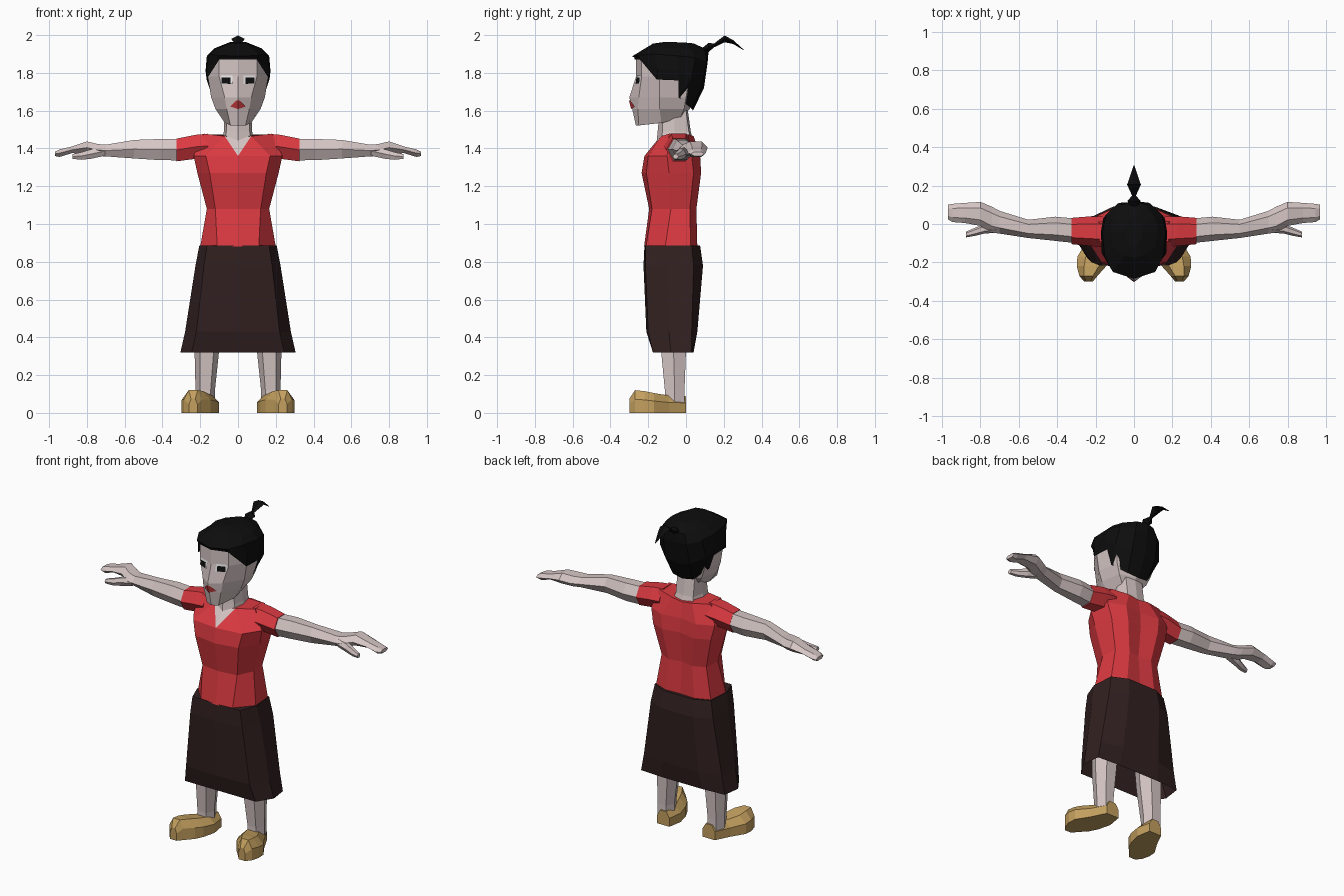
import bpy, bmesh


def material(name, r, g, b):
    m = bpy.data.materials.new(name)
    m.diffuse_color = (r, g, b, 1)
    return m


SKIN = material("skin", .66, .56, .55)
RED = material("shirt_red", .71, .042, .052)
LIP = material("lip_red", .55, .04, .045)
SKIRT = material("dark_brown", .032, .0146, .0146)
TAN = material("shoe_tan", .55, .35, .115)
BLACK = material("black", .004, .004, .004)
WHITE = material("eye_white", .85, .85, .85)


def finish(name, bm, mats, mirror=False):
    me = bpy.data.meshes.new(name)
    bm.to_mesh(me)
    bm.free()
    for m in mats:
        me.materials.append(m)
    ob = bpy.data.objects.new(name, me)
    bpy.context.collection.objects.link(ob)
    if mirror:
        ob.modifiers.new("mirror", 'MIRROR').use_mirror_merge = False
    return ob


def loft_mesh(rings, start=True, end=True):
    bm = bmesh.new()
    vs = [[bm.verts.new(p) for p in r] for r in rings]
    n = len(vs[0])
    for a, b in zip(vs, vs[1:]):
        for i in range(n):
            j = (i + 1) % n
            bm.faces.new((a[i], a[j], b[j], b[i]))
    if start:
        bm.faces.new(vs[0][::-1])
    if end:
        bm.faces.new(vs[-1])
    bmesh.ops.recalc_face_normals(bm, faces=bm.faces)
    return bm, vs


def loft(name, rings, mat, start=True, end=True, mirror=False):
    bm, _ = loft_mesh(rings, start, end)
    return finish(name, bm, [mat], mirror)


def sym(half, z=None):
    """Close a right-hand half outline (front centre to back centre)."""
    h = [p if z is None else (p[0], p[1], z) for p in half]
    return h + [(-x, y, w) for x, y, w in h[-2:0:-1]]


# Skirt, open at the hem
loft("skirt", [
    sym([(0, -.175), (.245, -.175), (.305, -.08), (.29, .03), (.14, .04), (0, .04)], .32),
    sym([(0, -.21), (.22, -.20), (.28, -.09), (.27, .03), (.13, .06), (0, .06)], .43),
    sym([(0, -.225), (.18, -.215), (.225, -.10), (.215, .04), (.11, .09), (0, .09)], .78),
    sym([(0, -.22), (.165, -.215), (.205, -.11), (.195, .03), (.10, .075), (0, .075)], .885),
], SKIRT, start=False)

# Shirt with a V neckline
bm, vs = loft_mesh([
    sym([(0, -.222), (.11, -.212), (.20, -.11), (.19, .025), (.10, .06), (0, .055)], .88),
    sym([(0, -.195), (.12, -.18), (.165, -.08), (.155, .02), (.08, .055), (0, .04)], 1.08),
    sym([(0, -.235), (.15, -.21), (.215, -.09), (.20, .04), (.11, .08), (0, .06)], 1.27),
    sym([(0, -.22), (.17, -.20), (.235, -.10), (.22, .03), (.12, .075), (0, .055)], 1.36),
    sym([(0, -.14, 1.46), (.07, -.13, 1.465), (.18, -.09, 1.478), (.18, .01, 1.475),
         (.07, .04, 1.465), (0, .04, 1.455)]),
])
for side in (1, -1):
    bmesh.ops.connect_vert_pair(bm, verts=[vs[3][0], vs[4][side]])
for f in bm.faces:
    if len(f.verts) == 3 and max(abs(v.co.x) for v in f.verts) < .1:
        f.material_index = 1
finish("shirt", bm, [RED, SKIN])


def arm_ring(x, y0, y1, z0, z1):
    d, m = (y1 - y0) * .25, (z0 + z1) / 2
    return [(x, y0, m), (x, y0 + d, z1), (x, y1 - d, z1),
            (x, y1, m), (x, y1 - d, z0), (x, y0 + d, z0)]


# Sleeves, arms with hands, thumbs
loft("sleeve", [arm_ring(*s) for s in (
    (.16, -.12, .04, 1.35, 1.478), (.225, -.115, .04, 1.345, 1.472),
    (.325, -.105, .032, 1.332, 1.452))], RED, mirror=True)
loft("arm", [arm_ring(*s) for s in (
    (.30, -.10, .028, 1.337, 1.449), (.41, -.088, .038, 1.338, 1.45),
    (.55, -.073, .022, 1.347, 1.445), (.70, -.05, .068, 1.358, 1.42),
    (.74, -.045, .09, 1.36, 1.423), (.80, -.01, .115, 1.372, 1.437),
    (.88, .005, .11, 1.375, 1.41), (.945, .01, .105, 1.355, 1.395),
    (.97, .025, .10, 1.36, 1.382))], SKIN, mirror=True)
loft("thumb", [arm_ring(*s) for s in (
    (.71, -.045, .02, 1.36, 1.41), (.78, -.05, .0, 1.345, 1.395),
    (.83, -.062, -.02, 1.34, 1.38), (.875, -.07, -.04, 1.345, 1.37))], SKIN, mirror=True)


def leg_ring(z, x0, x1, y0, y1):
    d, m = (x1 - x0) * .22, (y0 + y1) / 2
    return [(x0, m, z), (x0 + d, y0, z), (x1 - d, y0, z),
            (x1, m, z), (x1 - d, y1, z), (x0 + d, y1, z)]


loft("leg", [leg_ring(*s) for s in (
    (.05, .122, .225, -.112, -.008), (.12, .122, .225, -.112, -.008),
    (.33, .10, .23, -.132, .0), (.55, .085, .22, -.14, .0))], SKIN, mirror=True)


def shoe_ring(y, x0, x1, h):
    d = (x1 - x0) * .25
    return [(x0, y, 0), (x1, y, 0), (x1, y, h * .6),
            (x1 - d, y, h), (x0 + d, y, h), (x0, y, h * .6)]


loft("shoe", [shoe_ring(*s) for s in (
    (0, .115, .20, .088), (-.09, .10, .245, .092), (-.17, .12, .295, .105),
    (-.22, .145, .298, .115), (-.27, .19, .285, .12), (-.30, .215, .26, .075))],
    TAN, mirror=True)

# Neck and head
loft("neck", [
    sym([(0, -.155), (.07, -.13), (.085, -.05), (.07, .03), (0, .038)], 1.44),
    sym([(0, -.15), (.062, -.125), (.075, -.06), (.06, .015), (0, .025)], 1.49),
    sym([(0, -.14), (.055, -.12), (.07, -.06), (.06, .0), (0, .01)], 1.60),
], SKIN)
loft("head", [
    sym([(0, -.265, 1.52), (.04, -.25, 1.522), (.07, -.13, 1.535), (.06, -.03, 1.56), (0, -.02, 1.56)]),
    sym([(0, -.285), (.06, -.255), (.12, -.14), (.10, -.01), (0, .02)], 1.61),
    sym([(0, -.30), (.07, -.25), (.142, -.14), (.125, 0), (0, .04)], 1.67),
    sym([(0, -.265), (.10, -.235), (.16, -.14), (.15, .02), (0, .07)], 1.78),
    sym([(0, -.265), (.10, -.235), (.15, -.15), (.14, .02), (0, .08)], 1.89),
], SKIN)


def face_y(x, z):
    """Depth of the front of the face at a point."""
    if z < 1.67:
        t = (z - 1.61) / .06
        f, cx, cy = -.285 - .015 * t, .06 + .01 * t, -.255 + .005 * t
    else:
        t = (z - 1.67) / .11
        f, cx, cy = -.30 + .035 * t, .07 + .03 * t, -.25 + .015 * t
    return f + (cy - f) * x / cx


def face_plate(name, outline, lift, mat):
    bm = bmesh.new()
    f = bm.faces.new([bm.verts.new((x, face_y(x, z) - lift, z)) for x, z in outline])
    f.normal_update()
    if f.normal.y > 0:
        f.normal_flip()
    finish(name, bm, [mat], mirror=True)


# Eyes and lips
face_plate("eye", [(.028, 1.74), (.092, 1.743), (.09, 1.787), (.03, 1.785)], .004, WHITE)
face_plate("iris", [(.04, 1.742), (.088, 1.744), (.086, 1.776), (.04, 1.775)], .007, BLACK)
face_plate("lips", [(0, 1.608), (.042, 1.622), (.012, 1.652), (0, 1.655)], .006, LIP)

# Hair cap, lower at the back
loft("hair", [
    sym([(0, -.272, 1.87), (.10, -.243, 1.87), (.167, -.155, 1.765), (.165, -.04, 1.76),
         (.135, -.04, 1.67), (.07, .03, 1.61), (0, .037, 1.60)]),
    sym([(0, -.272, 1.80 + .08), (.105, -.247, 1.88), (.168, -.15, 1.82), (.172, -.04, 1.81),
         (.16, .03, 1.77), (.085, .085, 1.73), (0, .095, 1.72)]),
    sym([(0, -.285, 1.888), (.11, -.25, 1.893), (.152, -.17, 1.90), (.165, -.04, 1.89),
         (.145, .05, 1.88), (.08, .11, 1.86), (0, .115, 1.86)]),
    sym([(0, -.175, 1.955), (.05, -.165, 1.953), (.11, -.12, 1.93), (.125, -.04, 1.93),
         (.11, .03, 1.925), (.06, .10, 1.92), (0, .12, 1.92)]),
    sym([(0, -.12, 1.963), (.02, -.11, 1.963), (.04, -.08, 1.963), (.045, -.04, 1.962),
         (.04, 0, 1.96), (.02, .03, 1.957), (0, .04, 1.956)]),
], BLACK, start=False)

# Knot and swept ponytail
loft("ponytail", [[(-w, y, z), (0, y, z + h), (w, y, z), (0, y, z - h)] for y, z, w, h in (
    (.09, 1.92, .02, .015), (.12, 1.935, .034, .024), (.148, 1.945, .01, .01),
    (.205, 1.98, .036, .018), (.25, 1.963, .02, .01), (.305, 1.922, .002, .002))], BLACK)
